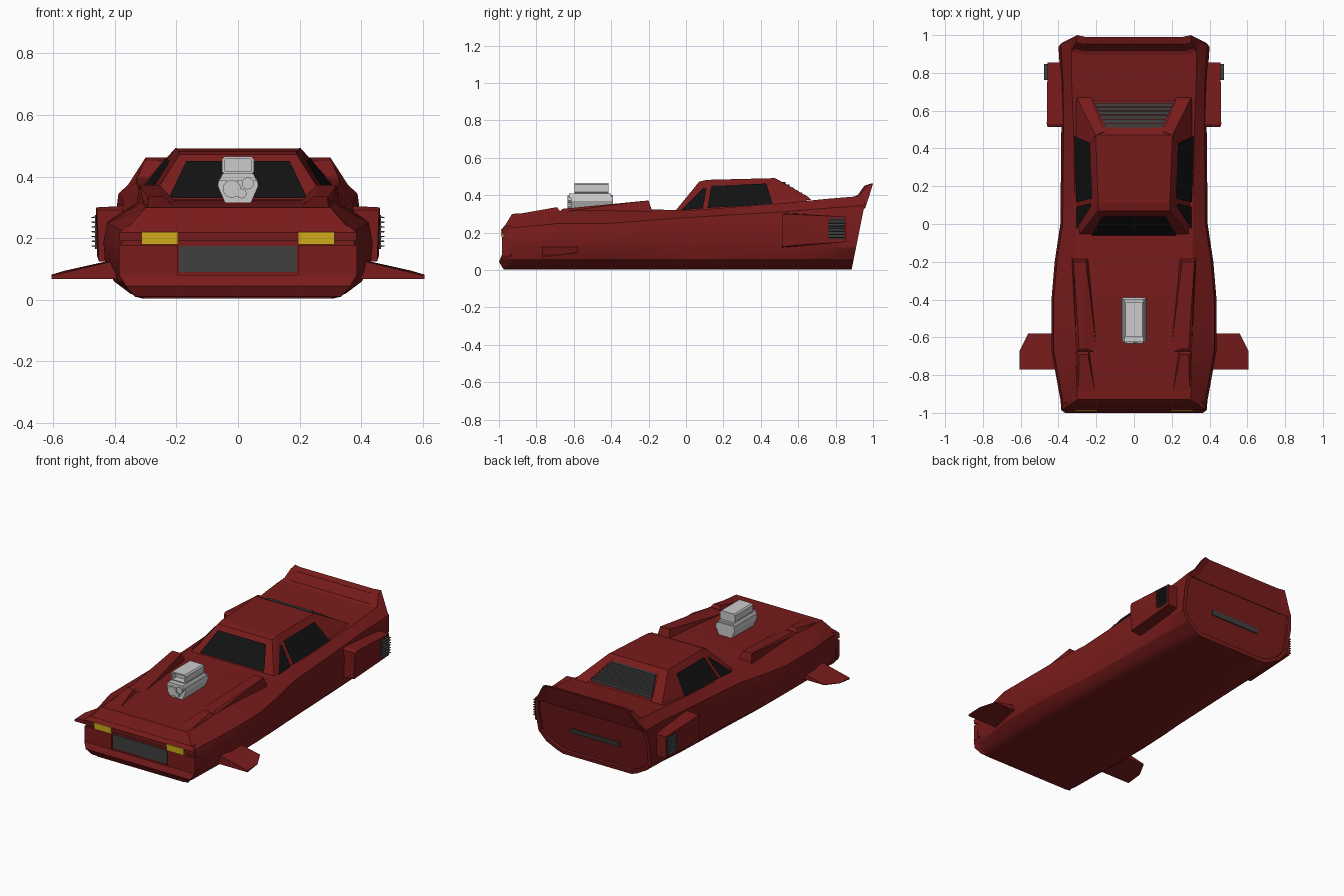
import bpy, bmesh, math
from mathutils import Vector

if "Cube" in bpy.data.objects:
    bpy.data.objects.remove(bpy.data.objects["Cube"])


def material(name, rgb):
    m = bpy.data.materials.new(name)
    m.diffuse_color = (*rgb, 1)
    m.use_nodes = True
    m.node_tree.nodes["Principled BSDF"].inputs["Base Color"].default_value = m.diffuse_color
    return m


RED = material("red_paint", (0.19, 0.011, 0.011))
YELLOW = material("yellow_lamp", (0.62, 0.40, 0.01))
GLASS = material("black_glass", (0.006, 0.006, 0.006))
DARK = material("dark_grey", (0.05, 0.05, 0.05))


def finish(name, bm, mat, mirror=False):
    bmesh.ops.recalc_face_normals(bm, faces=bm.faces)
    me = bpy.data.meshes.new(name)
    bm.to_mesh(me)
    bm.free()
    ob = bpy.data.objects.new(name, me)
    bpy.context.collection.objects.link(ob)
    if mat:
        me.materials.append(mat)
    if mirror:
        ob.modifiers.new("mirror", 'MIRROR').use_mirror_merge = False
    return ob


def sym(pts):
    return list(pts) + [(-x, y, z) for x, y, z in pts]


def hull(name, pts, mat=None, mirror=False):
    bm = bmesh.new()
    for p in pts:
        bm.verts.new(p)
    bmesh.ops.convex_hull(bm, input=bm.verts)
    bmesh.ops.delete(bm, geom=[v for v in bm.verts if not v.link_faces], context='VERTS')
    bmesh.ops.dissolve_limit(bm, angle_limit=0.02, verts=bm.verts, edges=bm.edges)
    return finish(name, bm, mat, mirror)


def box(name, x, y, z, mat=None, mirror=False):
    return hull(name, [(a, b, c) for a in x for b in y for c in z], mat, mirror)


def loft(name, rings, mat):
    bm = bmesh.new()
    vs = [[bm.verts.new(p) for p in r] for r in rings]
    n = len(vs[0])
    for a, b in zip(vs, vs[1:]):
        for i in range(n):
            j = (i + 1) % n
            bm.faces.new((a[i], a[j], b[j], b[i]))
    bm.faces.new(vs[0])
    bm.faces.new(vs[-1])
    return finish(name, bm, mat)


def plate(name, pts, mat, mirror=False):
    bm = bmesh.new()
    bm.faces.new([bm.verts.new(p) for p in pts])
    return finish(name, bm, mat, mirror)


def recess(ob, direction, rim, depth):
    """Sink a panel into the face that points most along direction."""
    bm = bmesh.new()
    bm.from_mesh(ob.data)
    bm.normal_update()
    d = Vector(direction)
    f = max(bm.faces, key=lambda q: q.normal.dot(d) * q.calc_area())
    n = f.normal.copy()
    bmesh.ops.inset_region(bm, faces=[f], thickness=rim)
    new = bmesh.ops.extrude_discrete_faces(bm, faces=[f])["faces"][0]
    bmesh.ops.translate(bm, verts=new.verts, vec=-n * depth)
    bmesh.ops.recalc_face_normals(bm, faces=bm.faces)
    bm.to_mesh(ob.data)
    bm.free()


# Body shell: y, side width, bottom width, top width, shoulder height, top height
stations = [(-0.975, .385, .34, .365, .205, .225), (-0.93, .39, .345, .30, .225, .30),
            (-0.67, .437, .35, .31, .25, .315), (-0.40, .437, .35, .31, .25, .322),
            (-0.20, .42, .35, .31, .265, .325), (0.0, .39, .34, .312, .28, .318),
            (0.50, .385, .32, .32, .31, .355), (0.75, .388, .30, .33, .33, .38),
            (0.92, .40, .28, .33, .345, .398)]


def body_ring(y, w, wb, wt, zs, zt):
    half = [(wb - .04, .004), (wb, .02), ((wb + w) / 2 + .01, .06), (w - .005, .12),
            (w, .75 * zs), (w - .012, zs), (wt, zt)]
    if y > .9:
        return [(x, .885 + .2 * z, z) for x, z in half + [(-x, z) for x, z in half[::-1]]]
    return [(x, y, z) for x, z in half + [(-x, z) for x, z in half[::-1]]]


body = loft("body_shell", [body_ring(*s) for s in stations], RED)
recess(body, (0, 1, 0), .025, .015)
bpy.context.view_layer.objects.active = body
body.select_set(True)
bpy.ops.object.shade_smooth_by_angle(angle=math.radians(25))
hull("tail_slot", sym([(.17, y + .2 * z, z) for z in (.165, .195) for y in (.86, .876)]), DARK)

# Nose: bumper, cheeks, brow, grille and lamps
bump = [(-.95, .004, .31), (-.98, .01, .335), (-1.0, .045, .365), (-.985, .08, .385), (-.93, .085, .388)]
hull("front_bumper", sym([(w, y, z) for y, z, w in bump]), RED)
box("nose_cheek", (.195, .386), (-.983, -.95), (.078, .177), RED, True)
hull("nose_brow", sym([(.385, -.985, .218), (.385, -.982, .19), (.38, -.95, .19),
                       (.36, -.968, .24), (.36, -.93, .24)]), RED)
box("grille", (-.19, .19), (-.979, -.95), (.09, .175), DARK)
box("headlight", (.195, .313), (-.99, -.95), (.18, .22), YELLOW, True)

# Hood ridges
hull("hood_ridge", [(.24, -.18, .31), (.33, -.18, .31), (.255, -.20, .372), (.32, -.20, .372),
                    (.195, -.68, .31), (.305, -.68, .31), (.26, -.66, .327), (.29, -.66, .327)], RED, True)
hull("nose_ridge", [(.20, -.925, .295), (.295, -.925, .295), (.245, -.69, .336), (.29, -.69, .336),
                    (.235, -.67, .31), (.31, -.67, .31)], RED, True)

# Cabin with sloping rear pillars
hull("cabin", sym([(.30, -.07, .30), (.308, .65, .37), (.19, .07, .472), (.30, -.03, .25),
                   (.19, .11, .482), (.203, .47, .491), (.30, .63, .3)]), RED)
hull("rear_pillar", [(.203, .47, .493), (.155, .49, .484), (.305, .30, .345), (.305, .67, .375),
                     (.225, .67, .375), (.235, .655, .39), (.295, .655, .39)], RED, True)


# Windows
def side(y, z):
    return (.308 + .0737 * (y + .07) - .729 * (z - .31), y, z)


plate("side_window", [side(.115, .332), side(.135, .45), side(.43, .462), side(.465, .352)], GLASS, True)
plate("quarter_window", [side(-.025, .32), side(.095, .44), side(.11, .435), side(.09, .33)], GLASS, True)
plate("windscreen", [(x, -.078 + .848 * (z - .31), z)
                     for x, z in ((-.225, .33), (.225, .33), (.168, .45), (-.168, .45))], GLASS)

# Rear window louvres
for i in range(6):
    pts = []
    for y in (.512 + i * .022, .531 + i * .022):
        x = .15 + (y - .51) * .46
        top = .491 - .64 * (.512 + i * .022 - .47) + .006
        pts += [(x, y, top), (x, y, top - .03)]
    hull("rear_louvre", sym(pts), DARK)

# Tail spoiler
lip = [(.87, .38, .33), (.925, .40, .325), (.96, .45, .305), (.997, .462, .30), (.975, .39, .345), (.955, .33, .385)]
loft("spoiler", [[(s * w, y + (.003 if s * s == 1 else -.007), z) for y, z, w in lip]
                 for s in (-1, -.85, .85, 1)], RED)

# Front side wings
outline = [(.38, -.77, .132), (.38, -.58, .135), (.56, -.58, .095), (.605, -.67, .082), (.605, -.77, .078)]
hull("front_wing", outline + [(x, y, .068 + max(0, y + .77) * .12) for x, y, z in outline], RED, True)

# Rear side pods with stacked vents
hull("side_pod", [(x, y, z) for x in (.36, .458)
                  for y, z in ((.513, .292), (.855, .285), (.855, .15), (.62, .143))]
     + [(.36, .513, .12), (.452, .513, .125), (.462, .53, .30), (.36, .53, .305)], RED, True)
box("vent_panel", (.45, .464), (.765, .845), (.165, .275), DARK, True)
for i in range(7):
    z = .17 + i * .0155
    hull("vent_slat", [(.45, y, z + h) for y in (.763, .847) for h in (0, .008)]
         + [(.476, y, z + h + .003) for y in (.763, .847) for h in (0, .003)], DARK, True)

# Exposed engine with intake scoop and pulleys
hull("engine_block", sym([(x, y, z) for y in (-.615, -.39)
                          for x, z in ((.04, .31), (.066, .37), (.062, .392), (.045, .40))]))
hull("intake_base", sym([(x, y, z) for x, y0, y1, z in ((.062, -.625, -.40, .385), (.05, -.625, -.40, .41))
                         for y in (y0, y1)]))
scoop = hull("intake_scoop", sym([(x, y, z) for y in (-.595, -.415)
                                  for x, z in ((.044, .408), (.052, .416), (.052, .456), (.044, .465))]))
recess(scoop, (0, -1, 0), .009, .04)
for x, z, r in ((-.02, .36, .03), (.032, .378, .02), (.012, .345, .016)):
    bm = bmesh.new()
    bmesh.ops.create_cone(bm, cap_ends=True, segments=10, radius1=r, radius2=r, depth=.025)
    pulley = finish("pulley", bm, None)
    pulley.rotation_euler = (math.pi / 2, 0, 0)
    pulley.location = (x, -.62, z)
